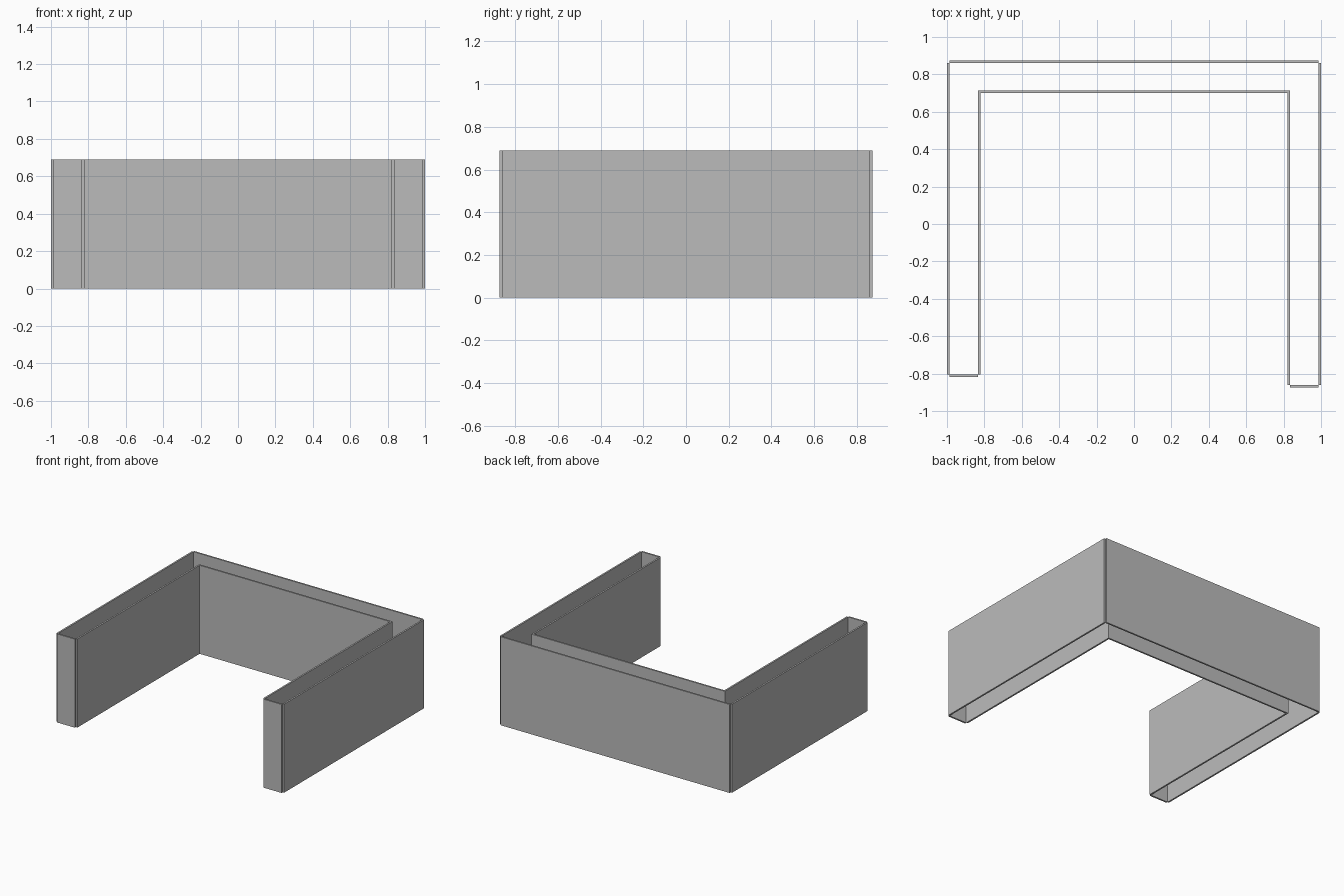
import bpy
import bmesh
from mathutils import Vector

cube = bpy.data.objects.get("Cube")
if cube:
    bpy.data.objects.remove(cube, do_unlink=True)

HEIGHT = 0.69
THICK = 0.013

grey = bpy.data.materials.new("wall grey")
grey.use_nodes = True
COLOUR = (0.5, 0.5, 0.5, 1)
grey.diffuse_color = COLOUR
grey.node_tree.nodes["Principled BSDF"].inputs["Base Color"].default_value = COLOUR


def panel(name, start, end):
    """Upright panel along a plan edge, thickened to the right of its direction."""
    a, b = Vector((*start, 0)), Vector((*end, 0))
    along = (b - a).normalized()
    out = Vector((along.y, -along.x, 0)) * THICK
    bm = bmesh.new()
    base = bm.faces.new([bm.verts.new(p) for p in (a, b, b + out, a + out)])
    top = bmesh.ops.extrude_face_region(bm, geom=[base])["geom"]
    bmesh.ops.translate(bm, vec=(0, 0, HEIGHT),
                        verts=[v for v in top if isinstance(v, bmesh.types.BMVert)])
    bmesh.ops.recalc_face_normals(bm, faces=bm.faces)
    mesh = bpy.data.meshes.new(name)
    bm.to_mesh(mesh)
    bm.free()
    mesh.materials.append(grey)
    bpy.context.collection.objects.link(bpy.data.objects.new(name, mesh))


# U-shaped plan outline, anticlockwise, one panel per edge
OUTER, INNER = 0.987, 0.834
BACK, INNER_BACK = 0.861, 0.713
LEFT_END, RIGHT_END = -0.861, -0.805
outline = [
    ("left_end_cap", (INNER, LEFT_END)),
    ("left_outer_wall", (OUTER, LEFT_END)),
    ("back_outer_wall", (OUTER, BACK)),
    ("right_outer_wall", (-OUTER, BACK)),
    ("right_end_cap", (-OUTER, RIGHT_END)),
    ("right_inner_wall", (-INNER, RIGHT_END)),
    ("back_inner_wall", (-INNER, INNER_BACK)),
    ("left_inner_wall", (INNER, INNER_BACK)),
]
for i, (name, start) in enumerate(outline):
    panel(name, start, outline[(i + 1) % len(outline)][1])
